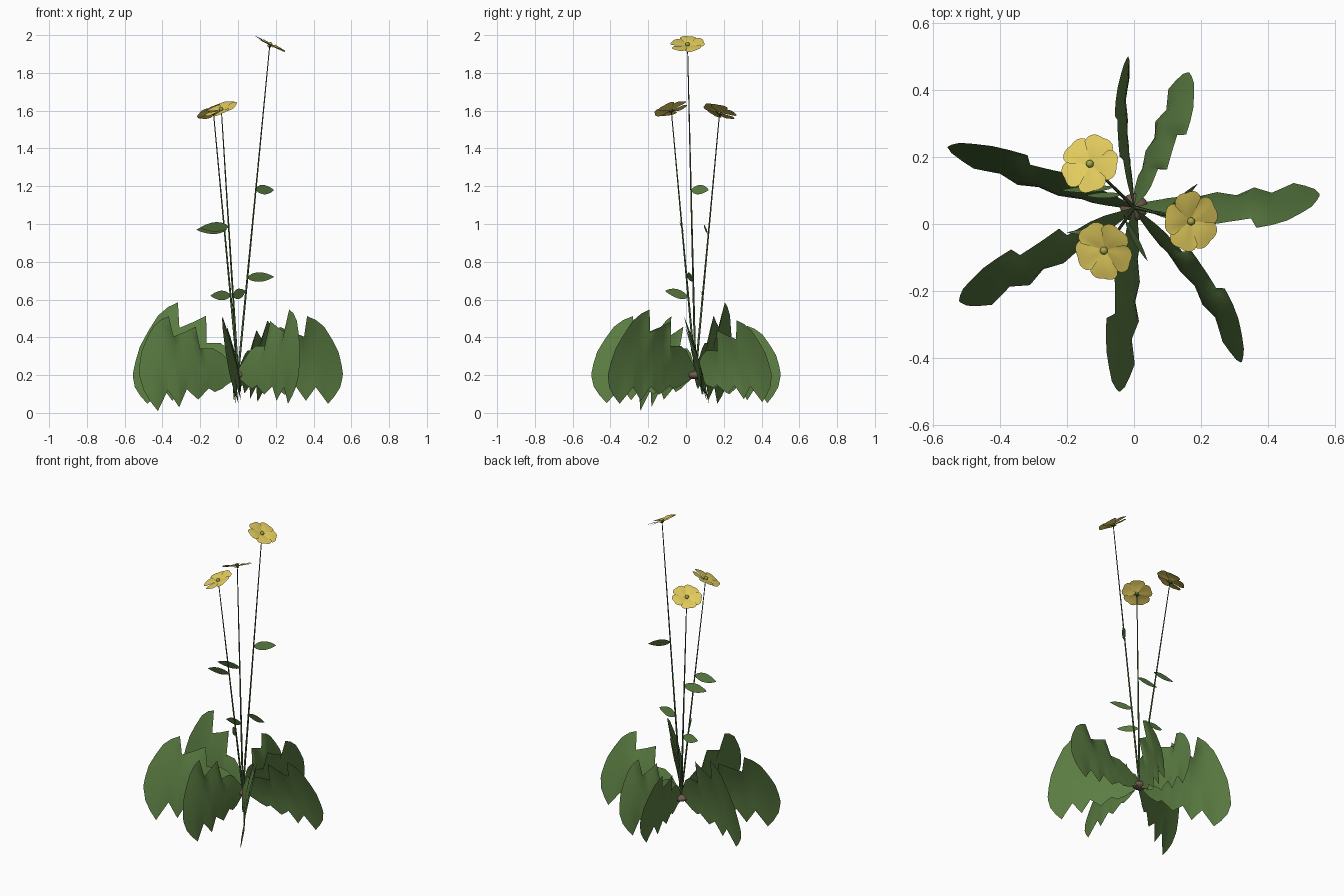
import bpy, bmesh, math
from mathutils import Vector, Matrix

if "Cube" in bpy.data.objects:
    bpy.data.objects.remove(bpy.data.objects["Cube"])


def material(name, rgb):
    m = bpy.data.materials.new(name)
    m.diffuse_color = (*rgb, 1)
    m.use_nodes = True
    m.node_tree.nodes["Principled BSDF"].inputs["Base Color"].default_value = m.diffuse_color
    return m


LEAF = material("leaf green", (0.105, 0.205, 0.055))
STEM = material("stem green", (0.065, 0.13, 0.04))
PETAL = material("petal yellow", (0.76, 0.60, 0.11))
CENTRE = material("olive centre", (0.40, 0.38, 0.07))
CROWN = material("root brown", (0.16, 0.105, 0.08))
BASE = Vector((0, 0.05, 0.2))


def make_object(name, bm, mat, angle=50):
    mesh = bpy.data.meshes.new(name)
    bm.to_mesh(mesh)
    bm.free()
    mesh.materials.append(mat)
    ob = bpy.data.objects.new(name, mesh)
    bpy.context.collection.objects.link(ob)
    bpy.context.view_layer.objects.active = ob
    ob.select_set(True)
    bpy.ops.object.shade_smooth_by_angle(angle=math.radians(angle))
    ob.select_set(False)
    return ob


def add_grid(bm, rows):
    """Skin a list of equally long rows of points."""
    vs = [[bm.verts.new(p) for p in row] for row in rows]
    for a, b in zip(vs, vs[1:]):
        for i in range(len(a) - 1):
            bm.faces.new((a[i], a[i + 1], b[i + 1], b[i]))


def sample(curve, s):
    for (s0, z0), (s1, z1) in zip(curve, curve[1:]):
        if s <= s1:
            return z0 + (z1 - z0) * (s - s0) / (s1 - s0)
    return curve[-1][1]


# Saw-toothed outline of a big leaf: (fraction of length, height)
TOP = [(0, .23), (.08, .34), (.14, .37), (.26, .37), (.28, .515), (.40, .48),
       (.53, .45), (.56, .585), (.66, .56), (.76, .515), (.86, .43), (.94, .35),
       (.98, .27), (1, .21)]
BOTTOM = [(0, .19), (.1, .13), (.17, .11), (.22, .13), (.34, .07), (.45, .125),
          (.56, .03), (.67, .12), (.82, .01), (.90, .06), (.97, .12), (1, .19)]
STATIONS = sorted({s for s, _ in TOP + BOTTOM})


def big_leaf(name, tip, up, down, tilt, bow, spread):
    axis = Vector((tip[0], tip[1], 0)) - Vector((BASE.x, BASE.y, 0))
    side = Vector((-axis.y, axis.x, 0)).normalized()
    rows = []
    for s in STATIONS:
        zt = .22 + up * (sample(TOP, s) - .22)
        zb = .2 + down * (sample(BOTTOM, s) - .2)
        row = []
        for i in range(7):
            v = i / 6
            z = zb + (zt - zb) * v
            off = -(z - .23) * tilt + bow * math.sin(math.pi * s)
            off += math.copysign(.016, tilt) * math.sin(math.pi * s) * (4 * v * (1 - v) - .5)
            p = Vector((BASE.x, BASE.y, 0)) + axis * s ** spread + side * off
            row.append((p.x, p.y, z))
        rows.append(row)
    bm = bmesh.new()
    add_grid(bm, rows)
    make_object(name, bm, LEAF)


# Rosette: tip, upper scale, lower scale, tilt, sideways bow, spread of the teeth
for i, args in enumerate([
        ((-.02, .50), .66, .78, -.09, .017, .85), ((.17, .45), .74, .75, .24, .012, .88),
        ((.555, .08), .80, .80, .27, .003, .74), ((.325, -.41), .90, .80, -.17, .02, .80),
        ((-.05, -.50), .80, .78, .22, .018, .85), ((-.525, -.225), .80, 1.0, .25, .02, .75),
        ((-.555, .235), 1.0, .80, .18, .025, .88)]):
    big_leaf(f"base_leaf_{i + 1}", *args)

# Crown of the root
bm = bmesh.new()
bmesh.ops.create_uvsphere(bm, u_segments=12, v_segments=8, radius=1,
                          matrix=Matrix.Translation(BASE) @ Matrix.Diagonal((.042, .042, .022, 1)))
make_object("root_crown", bm, CROWN)


def stem(name, top):
    axis = top - BASE
    rot = axis.to_track_quat('Z', 'Y').to_matrix().to_4x4()
    bm = bmesh.new()
    bmesh.ops.create_cone(bm, cap_ends=True, segments=8, radius1=.006, radius2=.0025,
                          depth=axis.length,
                          matrix=Matrix.Translation((top + BASE) / 2) @ rot)
    make_object(name, bm, STEM)


def petal_rows(turn):
    rows = []
    for i in range(6):
        r = i / 5
        row = []
        for j in range(11):
            u = j / 5 - 1
            a = turn + u * math.radians(40)
            # rounded outer edge with a shallow notch in the middle
            edge = .092 * (1 - .22 * abs(u) ** 4 - .05 * math.exp(-(u / .25) ** 2))
            d = .006 + (edge - .006) * r
            z = .008 * r + .005 * u * r + .004 * math.sin(math.pi * r) * (1 - u * u)
            row.append((d * math.cos(a), d * math.sin(a), z))
        rows.append(row)
    return rows


def flower(name, pos, lean, turn):
    tilt = math.radians(27)
    normal = Vector((lean[0], lean[1], 0)).normalized() * math.sin(tilt)
    normal.z = math.cos(tilt)
    place = Matrix.Translation(pos) @ normal.to_track_quat('Z', 'Y').to_matrix().to_4x4()
    # five overlapping petals
    bm = bmesh.new()
    for k in range(5):
        add_grid(bm, petal_rows(turn + k * math.tau / 5))
    bm.transform(place)
    make_object(name + "_petals", bm, PETAL)
    # button in the middle
    bm = bmesh.new()
    bmesh.ops.create_uvsphere(bm, u_segments=10, v_segments=6, radius=.012,
                              matrix=place @ Matrix.Translation((0, 0, .006)))
    make_object(name + "_centre", bm, CENTRE)
    # green sepals underneath
    bm = bmesh.new()
    for k in range(5):
        a = turn + (k + .5) * math.tau / 5
        add_grid(bm, [[(d * math.cos(a + w), d * math.sin(a + w), z) for w in (-h, 0, h)]
                      for d, h, z in ((.003, .6, -.012), (.012, .5, -.007), (.024, .02, -.003))])
    bm.transform(place)
    make_object(name + "_sepals", bm, STEM)


# Three flowers on stems
for i, (pos, lean, turn) in enumerate([
        ((.168, .008, 1.946), (1, -.1), .3),
        ((-.13, .178, 1.59), (-.75, .65), .9),
        ((-.088, -.078, 1.603), (-.75, -.65), .5)]):
    top = Vector(pos)
    stem(f"stem_{i + 1}", top)
    flower(f"flower_{i + 1}", top, lean, turn)


def small_leaf(name, start, end, lean):
    """Half-moon blade standing on edge along the line start-end."""
    a, b = Vector(start), Vector(end)
    side = (b - a).cross(Vector((0, 0, 1))).normalized()
    rows = []
    for i in range(11):
        s = i / 10
        w = math.sin(math.pi * s ** .85) ** .8 if 0 < i < 10 else .03
        rows.append([a.lerp(b, s) + Vector((0, 0, h * w)) + side * (h * lean * w)
                     for h in (-.023, -.008, .008, .027)])
    bm = bmesh.new()
    add_grid(bm, rows)
    make_object(name, bm, LEAF)


# Small leaves along the stems
for i, (a, b, lean) in enumerate([
        ((.093, .027, 1.18), (.19, .12, 1.18), -.35), ((.048, .038, .715), (.19, .005, .72), .35),
        ((-.048, -.02, .985), (-.20, -.025, .98), -.4), ((-.060, .11, .97), (-.22, .10, .97), -.4),
        ((-.038, .088, .62), (-.145, .085, .62), -.35),
        ((-.026, .012, .615), (.04, -.11, .645), .35)]):
    small_leaf(f"stem_leaf_{i + 1}", a, b, lean)
